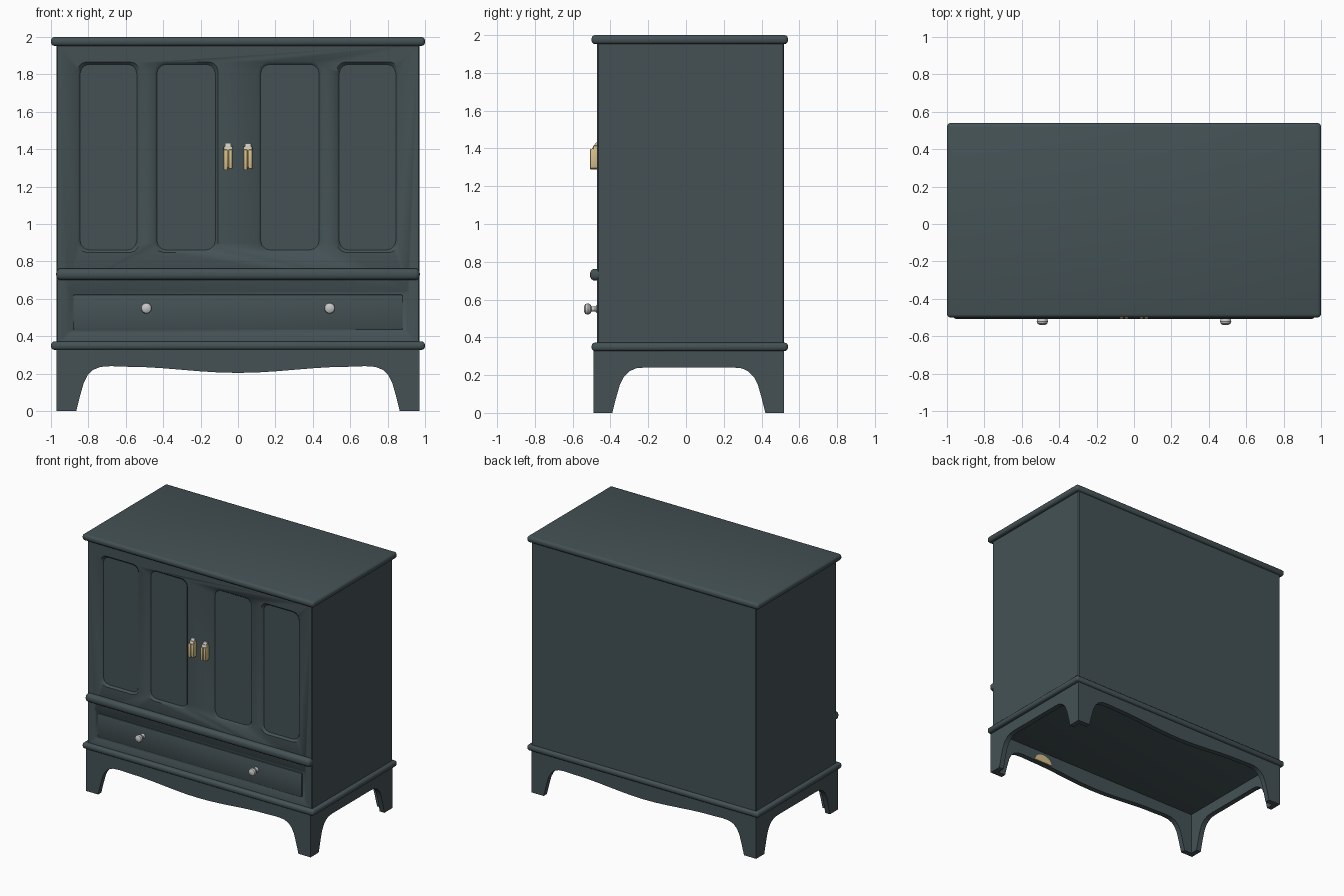
import bpy, bmesh, math
from mathutils import Matrix

if "Cube" in bpy.data.objects:
    bpy.data.objects.remove(bpy.data.objects["Cube"], do_unlink=True)


def material(name, rgb, rough=0.6):
    m = bpy.data.materials.new(name)
    m.use_nodes = True
    m.diffuse_color = (*rgb, 1)
    b = m.node_tree.nodes["Principled BSDF"]
    b.inputs["Base Color"].default_value = (*rgb, 1)
    b.inputs["Roughness"].default_value = rough
    return m


slate = material("slate_paint", (0.058, 0.083, 0.091))
brass = material("pale_brass", (0.68, 0.52, 0.25))
silver = material("silver_grey", (0.58, 0.58, 0.58))


def finish(name, bm, mat, smooth=True):
    bmesh.ops.recalc_face_normals(bm, faces=bm.faces)
    me = bpy.data.meshes.new(name)
    bm.to_mesh(me)
    bm.free()
    me.materials.append(mat)
    ob = bpy.data.objects.new(name, me)
    bpy.context.collection.objects.link(ob)
    bpy.ops.object.select_all(action="DESELECT")
    ob.select_set(True)
    bpy.context.view_layer.objects.active = ob
    if smooth:
        bpy.ops.object.shade_smooth_by_angle(angle=math.radians(35))
    return ob


def box(name, x, y, z, mat=slate, bevel=0.0, segments=3):
    """Box from (low, high) ranges, with rounded edges."""
    bm = bmesh.new()
    bmesh.ops.create_cube(bm, size=1)
    for v in bm.verts:
        v.co = [r[0] if c < 0 else r[1] for c, r in zip(v.co, (x, y, z))]
    if bevel:
        bmesh.ops.bevel(bm, geom=bm.edges[:], offset=bevel, segments=segments,
                        profile=0.5, affect="EDGES")
    return finish(name, bm, mat)


def loft(name, loops, mat=slate, smooth=True):
    """Solid joining two or more matching loops of points."""
    bm = bmesh.new()
    rings = [[bm.verts.new(p) for p in loop] for loop in loops]
    n = len(rings[0])
    for a, b in zip(rings, rings[1:]):
        for i in range(n):
            j = (i + 1) % n
            bm.faces.new((a[i], a[j], b[j], b[i]))
    bm.faces.new(rings[0])
    bm.faces.new(rings[-1])
    return finish(name, bm, mat, smooth)


def panel_loop(x0, x1, z0, z1, inset, y, cut):
    """Rectangle with clipped, slightly rounded corners."""
    x0, x1, z0, z1 = x0 + inset, x1 - inset, z0 + inset, z1 - inset
    pts = []
    for cx, cz, start in ((x1, z1, 0), (x0, z1, 90), (x0, z0, 180), (x1, z0, 270)):
        ox = cx - math.copysign(cut, cx - (x0 + x1) / 2)
        oz = cz - math.copysign(cut, cz - (z0 + z1) / 2)
        for k in range(4):
            a = math.radians(start + 30 * k)
            pts.append((ox + cut * math.cos(a), y, oz + cut * math.sin(a)))
    return pts


# Cabinet carcass with recessed door panels and drawer surround
carcass = box("cabinet_body", (-0.97, 0.97), (-0.47, 0.52), (0.34, 1.97), bevel=0.006, segments=1)
recesses = [(s * a, s * b, 0.845, 1.87, 0.016, 0.05)
            for s in (-1, 1) for a, b in ((0.105, 0.45), (0.525, 0.86))]
recesses.append((-0.92, 0.92, 0.405, 0.655, 0.006, 0.008))
for a, b, z0, z1, depth, cut in recesses:
    x0, x1 = min(a, b), max(a, b)
    cutter = loft("recess_cutter", [
        panel_loop(x0, x1, z0, z1, -0.004, -0.478, cut),
        panel_loop(x0, x1, z0, z1, 0.016, -0.47 + depth, cut)])
    cutter.hide_render = True
    mod = carcass.modifiers.new("recess", "BOOLEAN")
    mod.operation = "DIFFERENCE"
    mod.solver = "EXACT"
    mod.object = cutter
    bpy.context.view_layer.objects.active = carcass
    bpy.ops.object.modifier_apply(modifier=mod.name)
    bpy.data.objects.remove(cutter, do_unlink=True)

# Drawer front
box("drawer_front", (-0.88, 0.88), (-0.472, -0.45), (0.435, 0.622), bevel=0.006, segments=2)

# Rounded mouldings: top, waist and base
box("top_board", (-1, 1), (-0.5, 0.54), (1.952, 2.0), bevel=0.019)
box("waist_moulding", (-0.972, 0.972), (-0.508, -0.44), (0.7, 0.763), bevel=0.026, segments=4)
box("base_moulding", (-1, 1), (-0.5, 0.54), (0.327, 0.372), bevel=0.018)


# Shaped aprons that run down into bracket feet
def apron(name, half, inner, place, thickness=0.04):
    arch = [(-u, z) for u, z in inner]
    arch += [(u, z) for u, z in reversed(inner) if u > 0]
    outline = [(-half, 0.34), (-half, 0)] + arch + [(half, 0), (half, 0.34)]
    return loft(name, [[place(u, t, z) for u, z in outline] for t in (0, thickness)])


front_arch = [(0.865, 0), (0.845, 0.08), (0.825, 0.15), (0.805, 0.19), (0.775, 0.22),
              (0.735, 0.236), (0.68, 0.24)]
front_arch += [(0.6 - 0.1 * i, 0.2205 + 0.0165 * math.cos(math.pi * i / 6)) for i in range(7)]
side_arch = [(0.405, 0), (0.385, 0.08), (0.365, 0.15), (0.345, 0.19), (0.315, 0.22),
             (0.28, 0.236), (0.235, 0.24)]
apron("front_apron", 0.97, front_arch, lambda u, t, z: (u, -0.49 + t, z))
apron("back_apron", 0.97, front_arch, lambda u, t, z: (u, 0.52 - t, z))
for s, side in ((1, "left"), (-1, "right")):
    apron(side + "_apron", 0.505, side_arch, lambda u, t, z: (s * (0.97 - t), 0.015 + u, z))

# Small half-round tag behind the front apron
tag = [(0.5 + 0.08 * math.cos(math.pi * i / 10), 0.242 + 0.06 * math.sin(math.pi * i / 10))
       for i in range(11)]
loft("inner_tag", [[(x, y, z) for x, z in tag] for y in (-0.452, -0.446)], brass, False)

for s, side in ((1, "left"), (-1, "right")):
    # Door pull: two upright brass ribs on a plate with a pale cap
    x = s * 0.053
    box(side + "_pull_plate", (x - 0.024, x + 0.024), (-0.492, -0.465), (1.3, 1.415), brass, 0.005, 2)
    for k, r in enumerate((-0.013, 0.013)):
        box(f"{side}_pull_rib_{k + 1}", (x + r - 0.011, x + r + 0.011), (-0.508, -0.468),
            (1.288 + 0.006 * k, 1.398), brass, 0.006, 2)
    cap = [(-0.5, 1.396), (-0.468, 1.396), (-0.468, 1.432), (-0.478, 1.43)]
    loft(side + "_pull_cap", [[(x + d, y, z) for y, z in cap] for d in (-0.016, 0.016)], silver)

    # Turned drawer knob
    bm = bmesh.new()
    profile = [(0, 0.462), (0.02, 0.462), (0.02, 0.474), (0.012, 0.482), (0.013, 0.5),
               (0.026, 0.508), (0.03, 0.52), (0.026, 0.533), (0.014, 0.54), (0, 0.541)]
    vs = [bm.verts.new((r, -y, 0)) for r, y in profile]
    es = [bm.edges.new(p) for p in zip(vs, vs[1:])]
    bmesh.ops.spin(bm, geom=vs + es, cent=(0, 0, 0), axis=(0, 1, 0),
                   angle=math.tau, steps=20, use_duplicate=False)
    bmesh.ops.remove_doubles(bm, verts=bm.verts, dist=0.0001)
    bmesh.ops.transform(bm, verts=bm.verts, matrix=Matrix.Translation((s * 0.49, 0, 0.55)))
    finish(side + "_drawer_knob", bm, silver)
